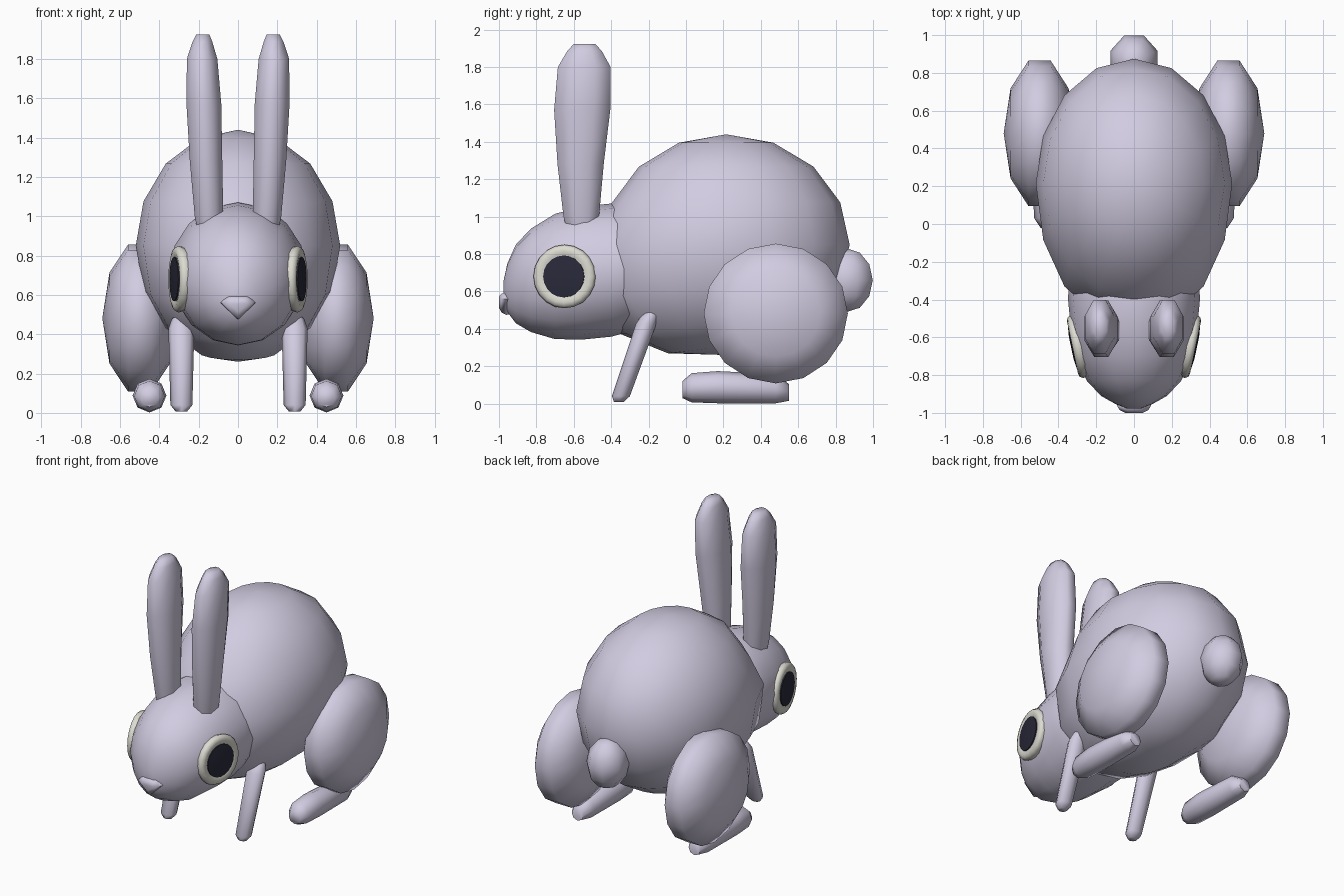
import bpy
import bmesh
from math import cos, sin, pi, radians
from mathutils import Matrix, Vector

cube = bpy.data.objects.get("Cube")
if cube:
    bpy.data.objects.remove(cube, do_unlink=True)


def material(name, color):
    mat = bpy.data.materials.new(name)
    mat.use_nodes = True
    mat.diffuse_color = (*color, 1)
    mat.node_tree.nodes["Principled BSDF"].inputs["Base Color"].default_value = (*color, 1)
    return mat


FUR = material("lavender fur", (0.64, 0.60, 0.75))
CREAM = material("cream eye rim", (0.72, 0.71, 0.64))
DARK = material("dark pupil", (0.022, 0.022, 0.042))


def finish(name, bm, mat=FUR, angle=62):
    bmesh.ops.recalc_face_normals(bm, faces=bm.faces)
    mesh = bpy.data.meshes.new(name)
    bm.to_mesh(mesh)
    bm.free()
    obj = bpy.data.objects.new(name, mesh)
    bpy.context.collection.objects.link(obj)
    mesh.materials.append(mat)
    bpy.ops.object.select_all(action='DESELECT')
    obj.select_set(True)
    bpy.context.view_layer.objects.active = obj
    bpy.ops.object.shade_smooth_by_angle(angle=radians(angle))
    return obj


def ellipsoid(name, center, radii, segs=16, rings=8, turn=Matrix()):
    bm = bmesh.new()
    bmesh.ops.create_uvsphere(bm, u_segments=segs, v_segments=rings, radius=1)
    place = Matrix.Translation(center) @ Matrix.Diagonal((*radii, 1)) @ turn
    bmesh.ops.transform(bm, matrix=place, verts=bm.verts)
    return finish(name, bm, angle=75)


def skin(bm, rings):
    """Bridge equal rings of points and cap both ends."""
    loops = [[bm.verts.new(p) for p in ring] for ring in rings]
    n = len(loops[0])
    for a, b in zip(loops, loops[1:]):
        for i in range(n):
            j = (i + 1) % n
            bm.faces.new((a[i], a[j], b[j], b[i]))
    bm.faces.new(loops[0])
    bm.faces.new(loops[-1])


def loft(name, sections, across, segs=8, phase=0.0):
    """Oval sections (x, y, z, half width in x, half size along across)."""
    bm = bmesh.new()
    angles = [2 * pi * (i + phase) / segs for i in range(segs)]
    grow = 1 / cos(2 * pi * phase / segs)
    skin(bm, [[Vector((x + grow * a * cos(t), y, z)) + Vector(across) * grow * b * sin(t)
               for t in angles] for x, y, z, a, b in sections])
    return finish(name, bm)


def clamp(v):
    return max(0.0, min(1.0, v))


Y, Z = (0, 1, 0), (0, 0, 1)

# Body: ellipsoid with a fuller chest pushed forward and down
body = ellipsoid("body", (0, 0.215, 0.85), (0.52, 0.66, 0.59))
for v in body.data.vertices:
    push = 0.1 * clamp((1.05 - v.co.z) / 0.25) * clamp((0.2 - v.co.y) / 0.4)
    v.co.y -= push
    v.co.z -= push * 0.6 * clamp((0.85 - v.co.z) / 0.3)

# Tail
ellipsoid("tail", (0, 0.86, 0.66), (0.135, 0.15, 0.17), 8, 6, Matrix.Rotation(pi / 8, 4, 'Z'))

# Head: y, top, bottom, half width
head = [(-0.977, 0.65, 0.56, 0.035), (-0.955, 0.75, 0.49, 0.095), (-0.91, 0.85, 0.43, 0.175),
        (-0.83, 0.935, 0.383, 0.25), (-0.70, 1.015, 0.345, 0.31), (-0.55, 1.055, 0.343, 0.335),
        (-0.40, 1.07, 0.358, 0.349), (-0.28, 1.05, 0.39, 0.345), (-0.12, 0.96, 0.48, 0.28)]
loft("head", [(0, y, (t + b) / 2, w, (t - b) / 2) for y, t, b, w in head], Z, 16)

# Nose: rounded triangular button
outline = [(-0.05, 0.595), (0.05, 0.595), (0.09, 0.56), (0, 0.475), (-0.09, 0.56)]
nose = bmesh.new()
skin(nose, [[(x * k, y, 0.55 + (z - 0.55) * k) for x, z in outline]
            for y, k in ((-0.90, 0.95), (-0.962, 1), (-0.985, 0.85), (-1.0, 0.5))])
finish("nose", nose)

# Eye profiles: radius, height along the eye axis
eye = [(0.14, -0.06), (0.162, -0.03), (0.17, -0.004), (0.16, 0.014),
       (0.14, 0.02), (0.12, 0.017), (0.11, 0.013)]
pupil = [(0.112, 0.008), (0.112, 0.021), (0.06, 0.027)]


def disc(name, profile, mat, s):
    bm = bmesh.new()
    skin(bm, [[(r * cos(i * pi / 10), r * sin(i * pi / 10), h) for i in range(20)]
              for r, h in profile])
    facing = Vector((s, -0.21, 0)).to_track_quat('Z', 'Y').to_matrix().to_4x4()
    place = Matrix.Translation((s * 0.306, -0.65, 0.68)) @ facing
    bmesh.ops.transform(bm, matrix=place, verts=bm.verts)
    finish(name, bm, mat)


# Ear: z, inner x, outer x, front y, back y
ear = [(0.90, 0.09, 0.20, -0.63, -0.48), (1.0, 0.075, 0.22, -0.655, -0.465),
       (1.28, 0.08, 0.245, -0.687, -0.44), (1.57, 0.085, 0.262, -0.705, -0.405),
       (1.80, 0.105, 0.26, -0.685, -0.403), (1.885, 0.13, 0.232, -0.635, -0.45),
       (1.923, 0.145, 0.213, -0.60, -0.485)]
# Front leg: y, z, half width, half depth
leg = [(-0.36, 0.008, 0.03, 0.025), (-0.348, 0.04, 0.056, 0.048), (-0.212, 0.43, 0.066, 0.055),
       (-0.19, 0.475, 0.05, 0.045), (-0.18, 0.503, 0.025, 0.025)]
# Back foot: y, z, radius
foot = [(-0.02, 0.075, 0.045), (0.03, 0.085, 0.078), (0.17, 0.088, 0.086),
        (0.48, 0.08, 0.078), (0.55, 0.06, 0.045)]

for side, s in (("left", 1), ("right", -1)):
    disc(side + "_eye_rim", eye, CREAM, s)
    disc(side + "_pupil", pupil, DARK, s)
    loft(side + "_ear", [(s * (a + b) / 2, (f + k) / 2, z, (b - a) / 2, (k - f) / 2)
                         for z, a, b, f, k in ear], Y, phase=0.5)
    loft(side + "_front_leg", [(s * 0.288, y, z, a, b) for y, z, a, b in leg], Y)
    loft(side + "_back_foot", [(s * 0.45, y, z, r, r) for y, z, r in foot], Z)
    ellipsoid(side + "_thigh", (s * 0.5, 0.48, 0.482), (0.19, 0.405, 0.393), 16, 5,
              Matrix.Rotation(pi / 2, 4, 'Y'))
